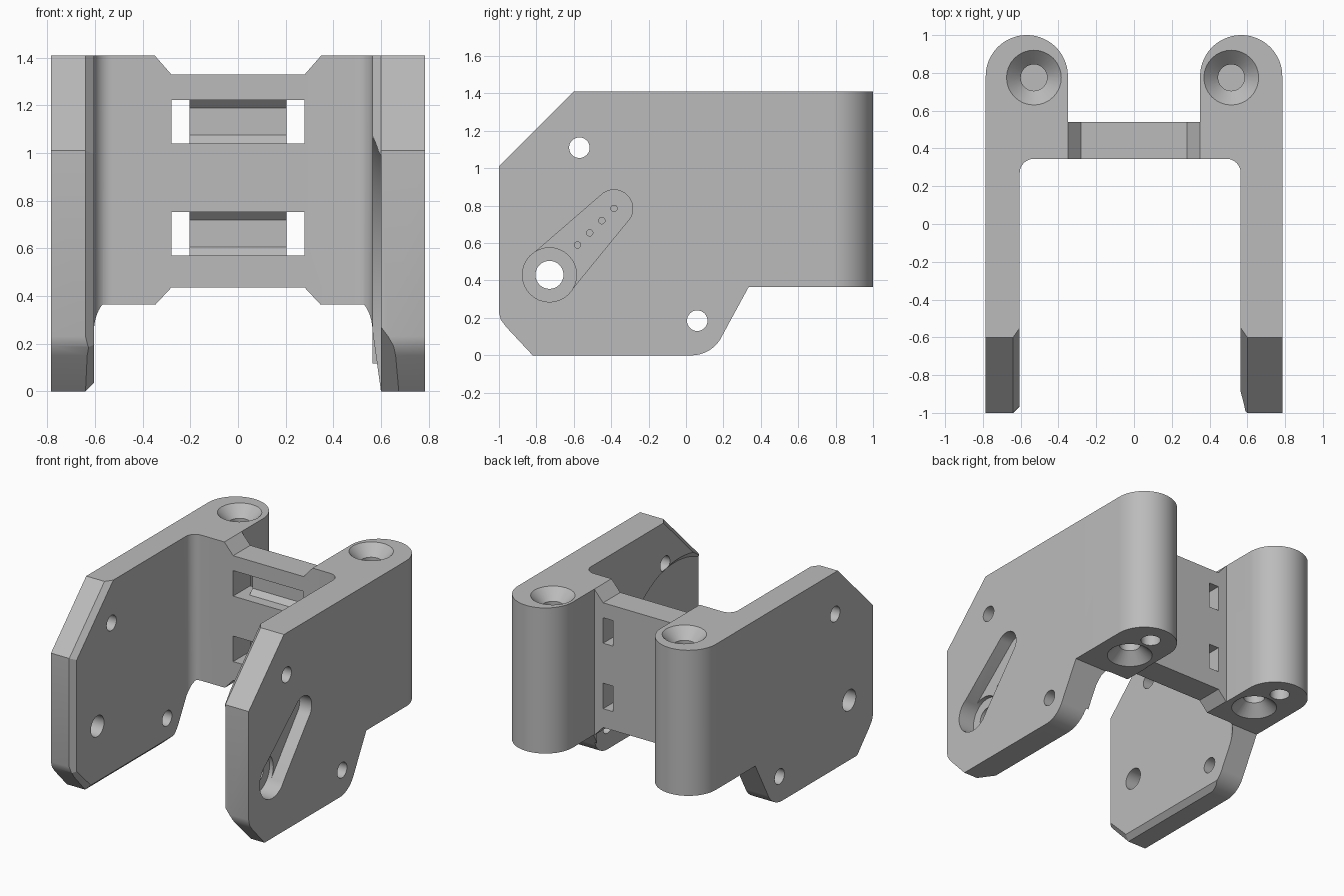
import bpy, bmesh
from math import sin, cos, radians, atan2, degrees
from mathutils import Vector

if "Cube" in bpy.data.objects:
    bpy.data.objects.remove(bpy.data.objects["Cube"], do_unlink=True)

grey = bpy.data.materials.new("plain_grey")
grey.use_nodes = True
colour = (0.5, 0.5, 0.5, 1)
grey.diffuse_color = colour
grey.node_tree.nodes["Principled BSDF"].inputs["Base Color"].default_value = colour


def arc(cx, cy, r, start, end, n=20):
    angles = [radians(start + (end - start) * i / n) for i in range(n + 1)]
    return [(cx + r * cos(a), cy + r * sin(a)) for a in angles]


def place(axis, t, p, q):
    return {"x": (t, p, q), "y": (p, t, q), "z": (p, q, t)}[axis]


def loft(name, axis, sections, planes=()):
    """Skin (depth, outline) sections along an axis, then slice off planes."""
    bm = bmesh.new()
    rings = [[bm.verts.new(place(axis, t, *pt)) for pt in pts] for t, pts in sections]
    bm.faces.new(rings[0])
    bm.faces.new(rings[-1])
    for low, high in zip(rings, rings[1:]):
        for i in range(len(low)):
            j = (i + 1) % len(low)
            bm.faces.new((low[i], low[j], high[j], high[i]))
    bmesh.ops.recalc_face_normals(bm, faces=bm.faces)
    for point, normal in planes:
        geom = bm.verts[:] + bm.edges[:] + bm.faces[:]
        cut = bmesh.ops.bisect_plane(bm, geom=geom, dist=1e-5, plane_co=point,
                                     plane_no=Vector(normal).normalized(), clear_outer=True)
        edges = [e for e in cut["geom_cut"] if isinstance(e, bmesh.types.BMEdge)]
        bmesh.ops.contextual_create(bm, geom=edges)
    bmesh.ops.recalc_face_normals(bm, faces=bm.faces)
    mesh = bpy.data.meshes.new(name)
    bm.to_mesh(mesh)
    bm.free()
    mesh.materials.append(grey)
    ob = bpy.data.objects.new(name, mesh)
    bpy.context.collection.objects.link(ob)
    return ob


def prism(name, axis, pts, a, b, planes=()):
    return loft(name, axis, [(a, pts), (b, pts)], planes)


def bore(name, axis, cx, cy, steps):
    return loft(name, axis, [(t, arc(cx, cy, r, 0, 348.75, 31)) for t, r in steps])


def combine(target, tool, operation="DIFFERENCE"):
    tool.hide_render = True
    mod = target.modifiers.new(operation, "BOOLEAN")
    mod.operation, mod.solver, mod.object = operation, "EXACT", tool
    bpy.context.view_layer.objects.active = target
    bpy.ops.object.modifier_apply(modifier=mod.name)
    bpy.data.objects.remove(tool, do_unlink=True)


# Side outline shared by the walls and the rear block
TOP, SPLIT = 1.41, 0.2
outline = [(-0.6, TOP), (-1, 1.01), (-1, 0.23), (-0.99, 0.19), (-0.96, 0.15), (-0.82, 0)]
outline += arc(0.03, 0.18, 0.18, -90, -25) + [(0.335, 0.365), (1.1, 0.365), (1.1, TOP)]

# Rear block: two rounded columns joined by a bridge
plan = [(-0.785, SPLIT)] + arc(-0.5675, 0.7825, 0.2175, 180, 0, 40)
plan += [(-0.35, 0.54), (0.35, 0.54)] + arc(0.5675, 0.7825, 0.2175, 180, 0, 40)
plan += [(0.785, SPLIT), (0.565, SPLIT)] + arc(0.49, 0.27, 0.075, 0, 90, 12)
plan += arc(-0.53, 0.27, 0.075, 90, 180, 12) + [(-0.605, SPLIT)]
bracket = prism("bracket", "z", plan, -0.1, TOP)
combine(bracket, prism("side_trim", "x", outline, -1, 1), "INTERSECT")

# Side walls with chamfered inner edges
left_wall = prism("left_wall", "x", outline, 0.565, 0.785, [
    ((0, SPLIT, 0), (0, 1, 0)),
    ((0.6, -1, 0), (-1, -1, 0)),
    ((0.6, -0.6, TOP), (-1, -0.7, 0.7)),
    ((0.6, 0, 0), (-1, 0, -0.14)),
    ((0.675, -1, 0.17), (-1, -0.71, -0.75))])
right_wall = prism("right_wall", "x", outline, -0.785, -0.605, [
    ((0, SPLIT, 0), (0, 1, 0)),
    ((-0.64, -1, 0), (1, -1, 0)),
    ((-0.64, -0.6, TOP), (1, -0.7, 0.7)),
    ((-0.64, 0, 0), (1, 0, -1)),
    ((-0.64, -0.82, 0), (1, -0.7, -0.7))])
for wall in (left_wall, right_wall):
    combine(bracket, wall, "UNION")

# Bridge lowered at the top and raised at the bottom
for edge, step in ((TOP, -0.08), (0.36, 0.075)):
    out = edge - step
    trim = [(-0.35, out), (-0.35, edge), (-0.28, edge + step),
            (0.28, edge + step), (0.35, edge), (0.35, out)]
    combine(bracket, prism("bridge_trim", "y", trim, 0.3, 0.7))

# Strap windows: a front pocket with a through slot at each end
for z in (0.57, 1.04):
    h = 0.183
    for x in (-0.28, 0.203):
        slot = [(x, z), (x + 0.077, z), (x + 0.077, z + h), (x, z + h)]
        combine(bracket, prism("strap_slot", "y", slot, 0.3, 0.6))
    pocket = [(0.3, z), (0.42, z), (0.455, z + 0.035), (0.455, z + h - 0.035),
              (0.42, z + h), (0.3, z + h)]
    combine(bracket, prism("strap_pocket", "x", pocket, -0.205, 0.205))

# Countersunk column holes, above and below
for x, side in ((-0.53, -1), (0.515, 1)):
    combine(bracket, bore("top_hole", "z", x, 0.775,
                          [(0.95, 0.07), (1.335, 0.07), (TOP, 0.145), (1.5, 0.145)]))
    combine(bracket, bore("bottom_hole", "z", side * 0.54, 0.6,
                          [(0.3, 0.15), (0.365, 0.15), (0.44, 0.07), (0.75, 0.07)]))
    combine(bracket, bore("pin_hole", "z", side * 0.56, 0.84, [(0.3, 0.065), (0.7, 0.065)]))

# Shallow round clearance on the inside of the left wall
hub = (-0.73, 0.43)
clearance = [(t, arc(*hub, r, 0, 356.25, 95)) for t, r in ((0.5, 0.66), (0.565, 0.66), (0.6, 0.62))]
combine(bracket, loft("clearance", "x", clearance))

# Lever recess on the outside of the left wall
tip = (-0.385, 0.785)
turn = degrees(atan2(tip[1] - hub[1], tip[0] - hub[0]))
lever = arc(*hub, 0.143, turn + 90, turn + 270) + arc(*tip, 0.1, turn - 90, turn + 90)
combine(bracket, prism("lever_recess", "x", lever, 0.69, 0.9))
combine(bracket, bore("hub_recess", "x", *hub, [(0.66, 0.145), (0.9, 0.145)]))
for i in range(4):
    combine(bracket, bore("lever_hole", "x", tip[0] - 0.065 * i, tip[1] - 0.065 * i,
                          [(0.5, 0.017), (0.75, 0.017)]))

# Bolt holes through both walls
for y, z, r in ((-0.57, 1.11, 0.055), (0.06, 0.185, 0.055), (*hub, 0.075)):
    combine(bracket, bore("bolt_hole", "x", y, z, [(-1, r), (1, r)]))

bpy.ops.object.select_all(action="DESELECT")
bracket.select_set(True)
bpy.context.view_layer.objects.active = bracket
bpy.ops.object.shade_smooth_by_angle(angle=radians(25))
